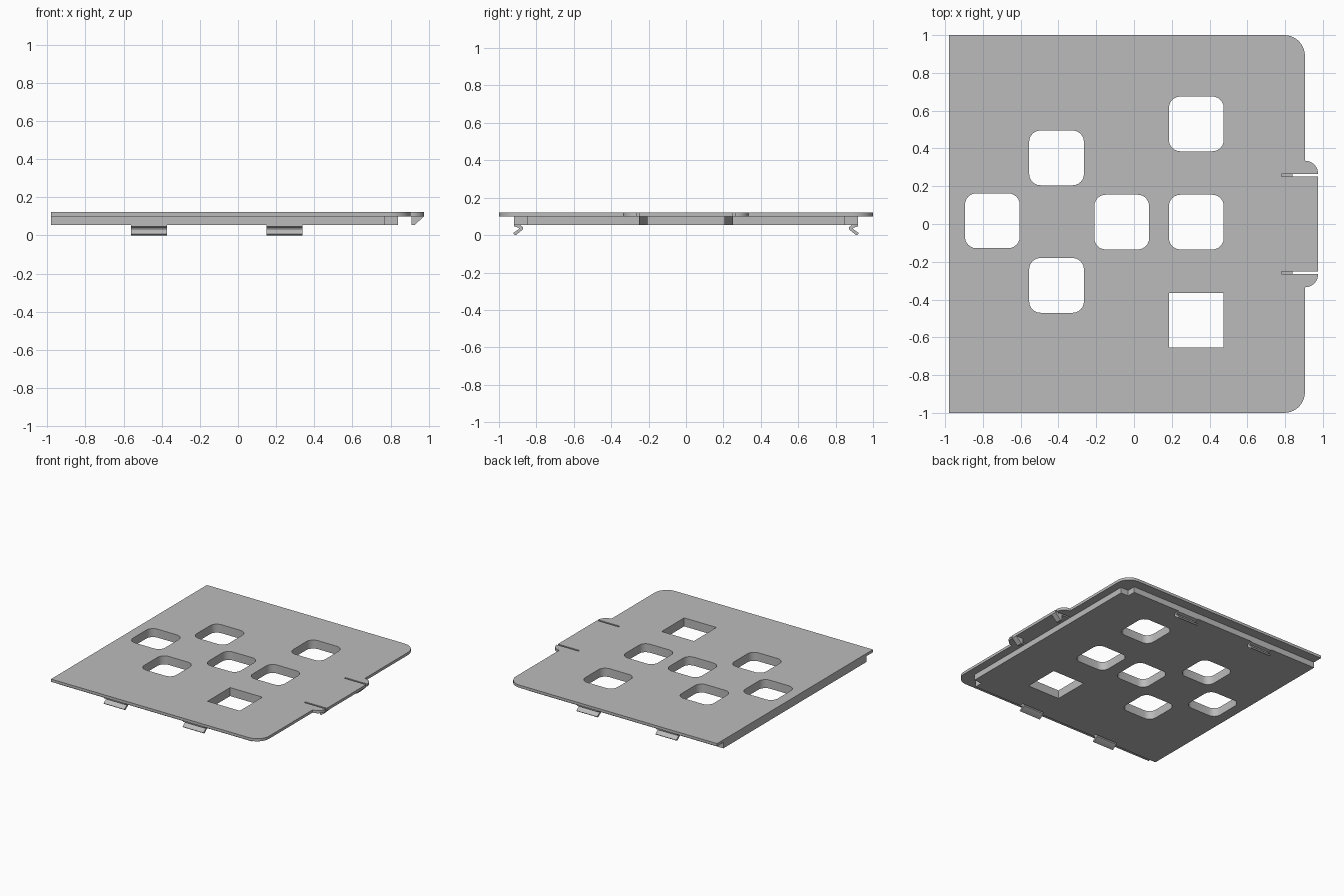
import bpy
import bmesh
from math import cos, sin, pi
from mathutils import Matrix

if "Cube" in bpy.data.objects:
    bpy.data.objects.remove(bpy.data.objects["Cube"])

grey = bpy.data.materials.new("plain grey")
grey.use_nodes = True
grey.diffuse_color = (0.5, 0.5, 0.5, 1)
grey.node_tree.nodes["Principled BSDF"].inputs["Base Color"].default_value = (0.5, 0.5, 0.5, 1)

TOP, LIP, BOTTOM = 0.122, 0.10, 0.053


def arc(cx, cy, r, start, end, steps=10):
    """Points along an arc, angles in quarter turns."""
    angles = [(start + (end - start) * i / steps) * pi / 2 for i in range(steps + 1)]
    return [(cx + r * cos(a), cy + r * sin(a)) for a in angles]


def extrude(name, loops, low, high, matrix=None):
    """Fill the first loop, leave the other loops as holes, and extrude from low to high."""
    curve = bpy.data.curves.new(name, "CURVE")
    curve.dimensions = "2D"
    curve.fill_mode = "BOTH"
    curve.extrude = (high - low) / 2
    for loop in loops:
        spline = curve.splines.new("POLY")
        spline.points.add(len(loop) - 1)
        for point, (x, y) in zip(spline.points, loop):
            point.co = (x, y, 0, 1)
        spline.use_cyclic_u = True
    obj = bpy.data.objects.new(name, curve)
    bpy.context.collection.objects.link(obj)
    bpy.ops.object.select_all(action="DESELECT")
    obj.select_set(True)
    bpy.context.view_layer.objects.active = obj
    bpy.ops.object.convert(target="MESH")
    obj = bpy.context.object
    mesh = obj.data
    mesh.transform(Matrix.Translation((0, 0, (low + high) / 2)))
    if matrix:
        mesh.transform(matrix)
    bm = bmesh.new()
    bm.from_mesh(mesh)
    bmesh.ops.remove_doubles(bm, verts=bm.verts, dist=0.0001)
    bmesh.ops.recalc_face_normals(bm, faces=bm.faces)
    bm.to_mesh(mesh)
    bm.free()
    mesh.materials.clear()
    mesh.materials.append(grey)
    bpy.ops.object.shade_smooth_by_angle()
    return obj


def window(cx, cy, r, half=0.145):
    """Square opening, rounded when r is above zero."""
    if not r:
        return [(cx + sx * half, cy + sy * half) for sx, sy in ((1, 1), (-1, 1), (-1, -1), (1, -1))]
    d = half - r
    points = []
    for q, (sx, sy) in enumerate(((1, 1), (-1, 1), (-1, -1), (1, -1))):
        points += arc(cx + sx * d, cy + sy * d, r, q, q + 1, 6)
    return points


def mirrored(half):
    """Close an outline across the y = 0 line."""
    return half + [(x, -y) for x, y in reversed(half)]


# Openings through the whole panel
centres = [(-0.75, 0.017), (-0.41, 0.35), (-0.41, -0.325),
           (-0.065, 0.01), (0.33, 0.01), (0.33, 0.53)]
windows = [window(x, y, 0.06) for x, y in centres] + [window(0.33, -0.51, 0)]

# Top plate: rounded corners, ears, slits and the central tongue
plate = [(-0.98, 1)] + arc(0.795, 0.89, 0.11, 1, 0)
plate += arc(0.905, 0.265, 0.07, 1, 0)
plate += [(0.78, 0.265), (0.78, 0.251), (0.975, 0.251)]
extrude("top_plate", [mirrored(plate)] + windows, LIP, TOP)

# Thicker body below the lip, with notched corners
body = [(-0.98, 0.92), (0.77, 0.92), (0.77, 0.85), (0.84, 0.85)]
extrude("lower_body", [mirrored(body)] + windows, BOTTOM, LIP)

# Wedge catches under the tongue; profile plane is x-z
upright = Matrix(((1, 0, 0, 0), (0, 0, -1, 0), (0, 1, 0, 0), (0, 0, 0, 1)))
wedge = [(0.91, LIP), (0.91, BOTTOM), (0.925, BOTTOM), (0.975, LIP)]
for side, low in (("left", -0.25), ("right", 0.205)):
    extrude("catch_" + side, [wedge], low, low + 0.045, upright)

# Bent spring clips along both long edges; profile plane is y-z
hook = [(0.885, BOTTOM), (0.872, 0.042), (0.872, 0.03), (0.907, 0.002), (0.915, 0),
        (0.924, 0.008), (0.921, 0.013), (0.893, 0.033), (0.895, 0.04), (0.92, 0.047),
        (0.92, BOTTOM)]
sideways = Matrix(((0, 0, 1, 0), (1, 0, 0, 0), (0, 1, 0, 0), (0, 0, 0, 1)))
for edge, sign in (("back", 1), ("front", -1)):
    for place, x in (("right", -0.56), ("left", 0.15)):
        profile = [(sign * y, z) for y, z in hook]
        extrude(f"clip_{edge}_{place}", [profile], x, x + 0.187, sideways)
